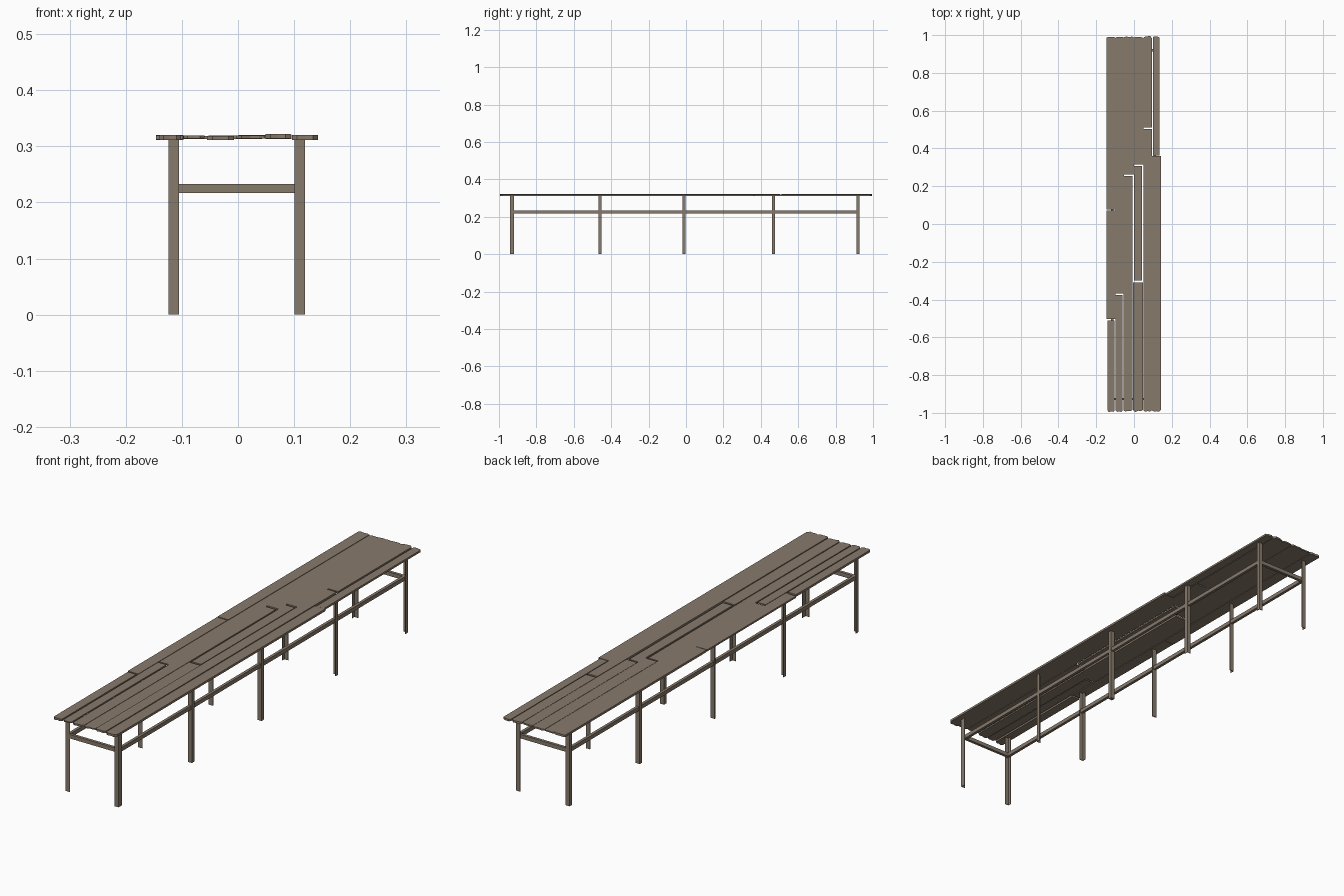
import bpy, bmesh, random

if "Cube" in bpy.data.objects:
    bpy.data.objects.remove(bpy.data.objects["Cube"])
random.seed(4)

wood = bpy.data.materials.new("weathered wood")
wood.diffuse_color = (0.245, 0.193, 0.148, 1)
wood.use_nodes = True
wood.node_tree.nodes["Principled BSDF"].inputs["Base Color"].default_value = wood.diffuse_color


def prism(name, outline, z0, z1):
    """Extrude a flat xy outline from z0 up to z1."""
    bm = bmesh.new()
    face = bm.faces.new([bm.verts.new((x, y, z0)) for x, y in outline])
    res = bmesh.ops.extrude_face_region(bm, geom=[face])
    top = [v for v in res["geom"] if isinstance(v, bmesh.types.BMVert)]
    bmesh.ops.translate(bm, verts=top, vec=(0, 0, z1 - z0))
    bmesh.ops.recalc_face_normals(bm, faces=bm.faces)
    me = bpy.data.meshes.new(name)
    bm.to_mesh(me)
    bm.free()
    me.materials.append(wood)
    ob = bpy.data.objects.new(name, me)
    bpy.context.collection.objects.link(ob)
    return ob


def box(name, x0, x1, y0, y1, z0, z1):
    return prism(name, [(x0, y0), (x1, y0), (x1, y1), (x0, y1)], z0, z1)


def edge(x0, x1, y):
    """One plank end, worn ragged where it is an outer end of the top."""
    if abs(y) < 0.9:
        return [(x0, y), (x1, y)]
    s = 1 if y > 0 else -1
    return [(x0 + (x1 - x0) * t, s * (0.997 - d - random.uniform(0, 0.006)))
            for t, d in ((0, 0.008), (0.2, 0.001), (0.5, 0.003), (0.8, 0.002), (1, 0.009))]


# Top planks: x0, x1, y0, y1, z0, z1
planks = [
    (-0.140, -0.102, -1, -0.511, 0.311, 0.320),
    (-0.146, -0.099, -0.503, 0.072, 0.312, 0.319),
    (-0.146, -0.097, 0.076, 1, 0.311, 0.320),
    (-0.097, -0.060, -1, -0.376, 0.314, 0.319),
    (-0.098, -0.052, -0.368, 1, 0.313, 0.318),
    (-0.055, -0.007, -1, 0.254, 0.311, 0.318),
    (-0.053, 0.001, 0.262, 1, 0.313, 0.319),
    (-0.004, 0.048, -1, -0.309, 0.314, 0.319),
    (0.000, 0.043, -0.300, 0.306, 0.313, 0.319),
    (0.001, 0.049, 0.314, 1, 0.314, 0.320),
    (0.049, 0.094, -1, 0.502, 0.314, 0.322),
    (0.049, 0.095, 0.510, 1, 0.313, 0.321),
    (0.096, 0.143, -1, 0.361, 0.311, 0.320),
    (0.100, 0.135, 0.363, 1, 0.311, 0.319),
]
for i, (x0, x1, y0, y1, z0, z1) in enumerate(planks):
    prism(f"top_plank_{i + 1}", edge(x0, x1, y0) + edge(x0, x1, y1)[::-1], z0, z1)


def angle_leg(name, xo, xi, yo, yi, t=0.002):
    """L-section leg with its corner at (xo, yo)."""
    tx = t if xi > xo else -t
    ty = t if yi > yo else -t
    prism(name, [(xo, yo), (xi, yo), (xi, yo + ty), (xo + tx, yo + ty),
                 (xo + tx, yi), (xo, yi)], 0, 0.312)


# Corner and intermediate legs
for i, y in enumerate((-0.928, -0.46, 0.468, 0.92)):
    h = -0.008 if y < 0 else 0.008
    front = -0.006 if i == 0 else 0
    angle_leg(f"left_leg_{i + 1}", -0.124, -0.105, y + h, y - h)
    angle_leg(f"right_leg_{i + 1}", 0.119, 0.101, y + h + front, y - h)
# Middle legs
box("left_middle_leg", -0.124, -0.105, -0.012, -0.008, 0, 0.312)
box("right_middle_leg", 0.101, 0.119, -0.018, -0.002, 0, 0.312)

# Long rails and end rails
for name, x in (("left", -0.115), ("right", 0.110)):
    box(f"{name}_rail", x - 0.006, x + 0.006, -0.928, 0.92, 0.218, 0.234)
for name, y in (("front", -0.926), ("back", 0.92)):
    box(f"{name}_rail", -0.115, 0.110, y - 0.006, y + 0.006, 0.217, 0.233)
